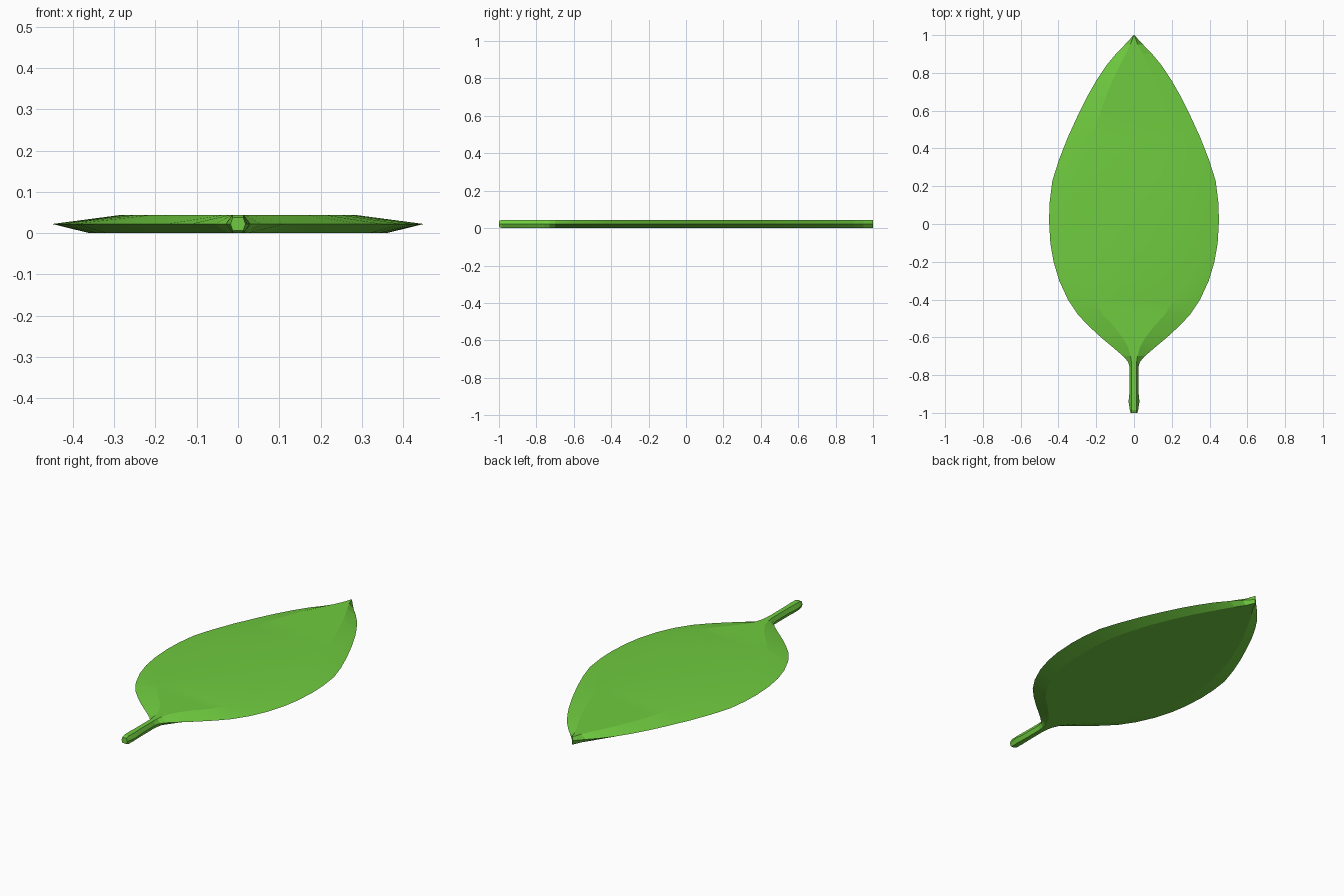
import bpy, bmesh

H = 0.044  # leaf thickness

# Outline: (y, half width, top flat share, bottom flat share) from stalk end to tip
stations = [
    (-1.0, 0.018, 0.7, 0.7), (-0.985, 0.022, 0.6, 0.6), (-0.94, 0.029, 0.5, 0.5),
    (-0.88, 0.023, 0.55, 0.55), (-0.76, 0.023, 0.55, 0.55), (-0.73, 0.031, 0.45, 0.5),
    (-0.70, 0.057, 0.32, 0.4), (-0.65, 0.115, 0.28, 0.4), (-0.60, 0.175, 0.35, 0.5),
    (-0.54, 0.240, 0.45, 0.6), (-0.48, 0.297, 0.55, 0.7), (-0.40, 0.350, 0.6, 0.76),
    (-0.30, 0.396, 0.62, 0.8), (-0.20, 0.426, 0.63, 0.8), (-0.10, 0.443, 0.63, 0.8),
    (0.02, 0.450, 0.63, 0.8), (0.12, 0.446, 0.63, 0.8), (0.23, 0.432, 0.63, 0.8),
    (0.34, 0.397, 0.63, 0.8), (0.46, 0.350, 0.63, 0.8), (0.58, 0.295, 0.62, 0.78),
    (0.68, 0.245, 0.6, 0.75), (0.76, 0.199, 0.57, 0.7), (0.84, 0.146, 0.52, 0.65),
    (0.90, 0.096, 0.45, 0.6), (0.95, 0.048, 0.4, 0.5), (1.0, 0.002, 0.9, 0.9),
]

# Loft six-sided sections along the leaf
bm = bmesh.new()
rings = []
for i, (y, w, t, b) in enumerate(stations):
    d = 0.006 if i == 0 else 0.0
    section = [(w, H / 2), (w * t, H - d), (-w * t, H - d),
               (-w, H / 2), (-w * b, d), (w * b, d)]
    rings.append([bm.verts.new((x, y, z)) for x, z in section])
for a, b in zip(rings, rings[1:]):
    for i in range(6):
        j = (i + 1) % 6
        bm.faces.new((a[i], a[j], b[j], b[i]))
bm.faces.new(rings[0])
bm.faces.new(rings[-1])
bmesh.ops.recalc_face_normals(bm, faces=bm.faces)

mesh = bpy.data.meshes.new("leaf")
bm.to_mesh(mesh)
bm.free()
leaf = bpy.data.objects.new("leaf", mesh)
bpy.context.collection.objects.link(leaf)

# Green colour and smooth shading
green = bpy.data.materials.new("leaf_green")
green.diffuse_color = (0.16, 0.60, 0.05, 1)
mesh.materials.append(green)
bpy.context.view_layer.objects.active = leaf
leaf.select_set(True)
bpy.ops.object.shade_smooth_by_angle(angle=0.17)
